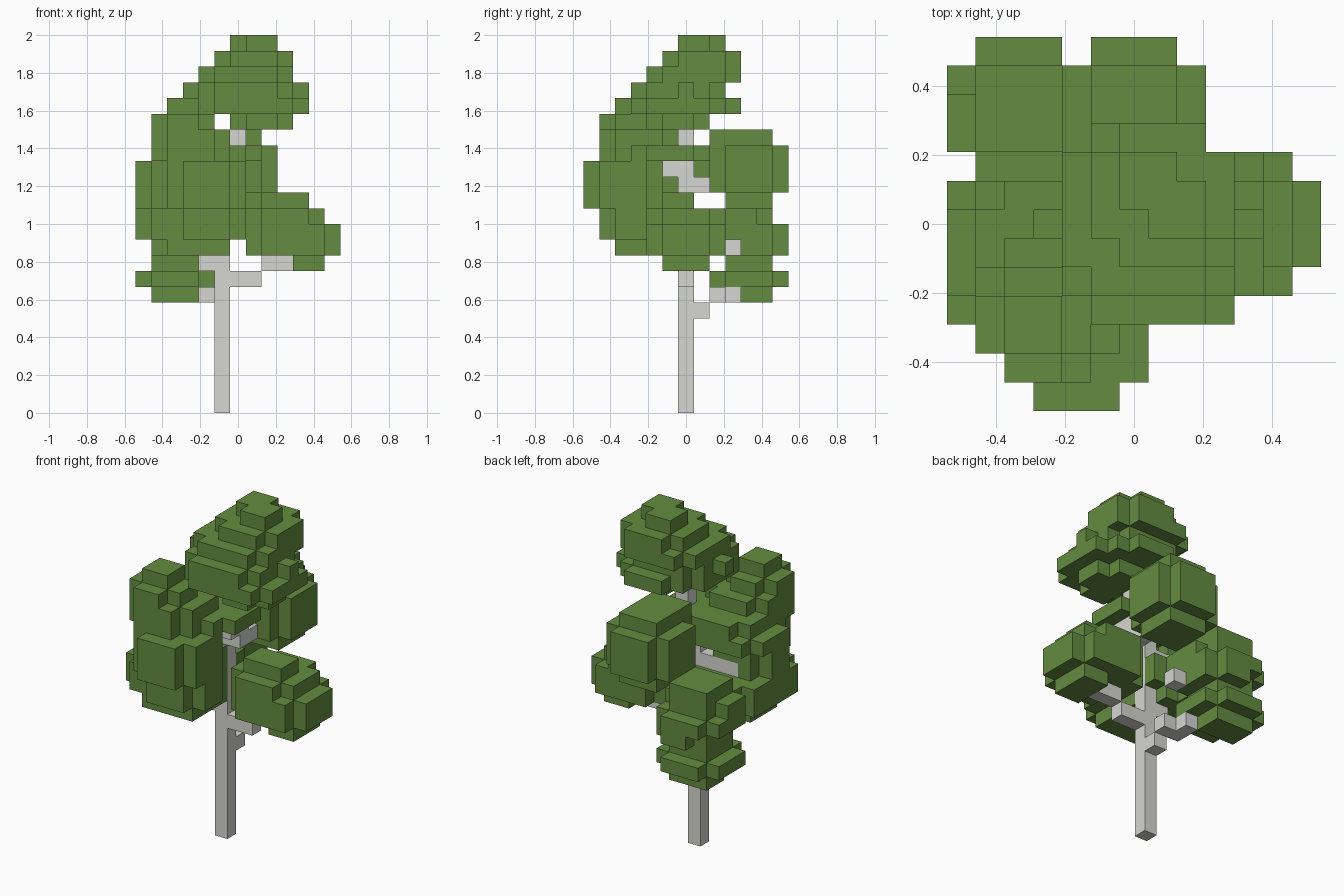
import bpy
import bmesh
from mathutils import Vector

cube = bpy.data.objects.get("Cube")
if cube:
    bpy.data.objects.remove(cube, do_unlink=True)

UNIT = 1 / 12                              # edge length of one block
ORIGIN = Vector((-6.5, -6.5, 0))           # grid corner, in blocks
SIDES = [Vector(d) for d in ((1, 0, 0), (-1, 0, 0), (0, 1, 0),
                             (0, -1, 0), (0, 0, 1), (0, 0, -1))]


def make_material(name, color):
    material = bpy.data.materials.new(name)
    material.use_nodes = True
    material.diffuse_color = color
    shader = material.node_tree.nodes["Principled BSDF"]
    shader.inputs["Base Color"].default_value = color
    shader.inputs["Roughness"].default_value = 0.9
    return material


leaf_green = make_material("leaf green", (0.125, 0.262, 0.05, 1))
bark_grey = make_material("bark grey", (0.67, 0.67, 0.64, 1))

parts = []          # (name, material, cells)
occupied = set()    # every cell used so far


def add_part(name, material, cells):
    cells = set(cells) - occupied
    occupied.update(cells)
    parts.append((name, material, cells))


def box(x0, x1, y0, y1, z0, z1):
    return {(x, y, z) for x in range(x0, x1)
            for y in range(y0, y1) for z in range(z0, z1)}


def rounded_layer(x0, x1, y0, y1, z):
    """Blocks of a rectangle whose centres lie near its inner ellipse."""
    def offset(value, low, high):
        return (2 * value + 1 - low - high) / (high - low)
    return {(x, y, z) for x, y, z in box(x0, x1, y0, y1, z, z + 1)
            if offset(x, x0, x1) ** 2 + offset(y, y0, y1) ** 2 < 1.05}


def leaf_cluster(name, bottom, *layers):
    """Stack layers upwards; each layer joins one or more rectangles."""
    cells = set()
    for step, layer in enumerate(layers):
        for rectangle in layer:
            cells |= rounded_layer(*rectangle, bottom + step)
    add_part(name, leaf_green, cells)


def build(name, material, cells):
    """Make a mesh from the open sides of the cells."""
    bm = bmesh.new()
    for cell in cells:
        centre = Vector(cell) + Vector((0.5, 0.5, 0.5)) + ORIGIN
        for normal in SIDES:
            neighbour = tuple(int(a + b) for a, b in zip(cell, normal))
            if neighbour in occupied:
                continue
            u = Vector((normal.y, normal.z, normal.x))
            v = normal.cross(u)
            corners = [normal - u - v, normal + u - v,
                       normal + u + v, normal - u + v]
            bm.faces.new([bm.verts.new((centre + c / 2) * UNIT)
                          for c in corners])
    bmesh.ops.remove_doubles(bm, verts=bm.verts[:], dist=UNIT / 100)
    bmesh.ops.dissolve_limit(bm, angle_limit=0.01,
                             verts=bm.verts[:], edges=bm.edges[:])
    mesh = bpy.data.meshes.new(name)
    bm.to_mesh(mesh)
    bm.free()
    mesh.materials.append(material)
    bpy.context.collection.objects.link(bpy.data.objects.new(name, mesh))


# Trunk, with the upper part stepped to the side
add_part("trunk", bark_grey,
         box(5, 6, 6, 7, 0, 15) | box(6, 7, 6, 7, 14, 19))

# Branches
add_part("left_branch", bark_grey,
         box(6, 8, 6, 7, 8, 9) | box(8, 10, 6, 7, 9, 10))
add_part("low_back_branch", bark_grey,
         box(5, 6, 7, 8, 6, 7) | box(4, 5, 8, 10, 7, 8)
         | box(5, 6, 8, 9, 7, 8))
add_part("middle_back_branch", bark_grey, box(5, 6, 9, 10, 10, 11))
add_part("high_back_branch", bark_grey, box(6, 7, 7, 8, 14, 15))
add_part("right_branch", bark_grey,
         box(4, 5, 6, 7, 9, 10) | box(2, 5, 6, 7, 13, 14))
add_part("front_branch", bark_grey, box(6, 7, 5, 6, 15, 16))

# Leaf clusters, as layers from the bottom up
leaf_cluster("left_leaves", 9,
             [(10, 12, 5, 8)],
             [(7, 13, 4, 9)],
             [(7, 13, 4, 9)],
             [(7, 12, 4, 9)],
             [(8, 11, 5, 7)])
leaf_cluster("low_back_leaves", 7,
             [(1, 4, 10, 12)],
             [(0, 5, 8, 13)],
             [(1, 4, 9, 12)],
             [(1, 5, 8, 13)],
             [(0, 5, 8, 13)],
             [(0, 5, 8, 12)],
             [(1, 4, 9, 12)])
leaf_cluster("high_back_leaves", 13,
             [(5, 8, 9, 12)],
             [(4, 9, 8, 13)],
             [(4, 9, 8, 13)],
             [(4, 9, 8, 13)],
             [(5, 8, 8, 12)])
leaf_cluster("low_right_leaves", 10,
             [(1, 6, 3, 8)],
             [(0, 6, 2, 9)],
             [(0, 6, 2, 9)],
             [(0, 6, 3, 7)])
leaf_cluster("front_leaves", 10,
             [(2, 6, 2, 5)],
             [(2, 7, 1, 5)],
             [(2, 7, 1, 5)],
             [(2, 7, 0, 5)],
             [(2, 7, 0, 5)],
             [(2, 7, 0, 5)])
leaf_cluster("high_right_leaves", 14,
             [(0, 5, 3, 7)],
             [(0, 6, 3, 8)],
             [(1, 6, 1, 6), (1, 8, 3, 8)],
             [(1, 6, 1, 6)],
             [(1, 5, 1, 5)],
             [(2, 4, 2, 4)])
leaf_cluster("top_leaves", 18,
             [(6, 10, 4, 8)],
             [(4, 11, 3, 9), (6, 9, 6, 10)],
             [(4, 10, 3, 9), (3, 11, 5, 8)],
             [(4, 10, 4, 10)],
             [(5, 10, 5, 10)],
             [(7, 9, 6, 8), (6, 8, 7, 9)])

for part in parts:
    build(*part)
